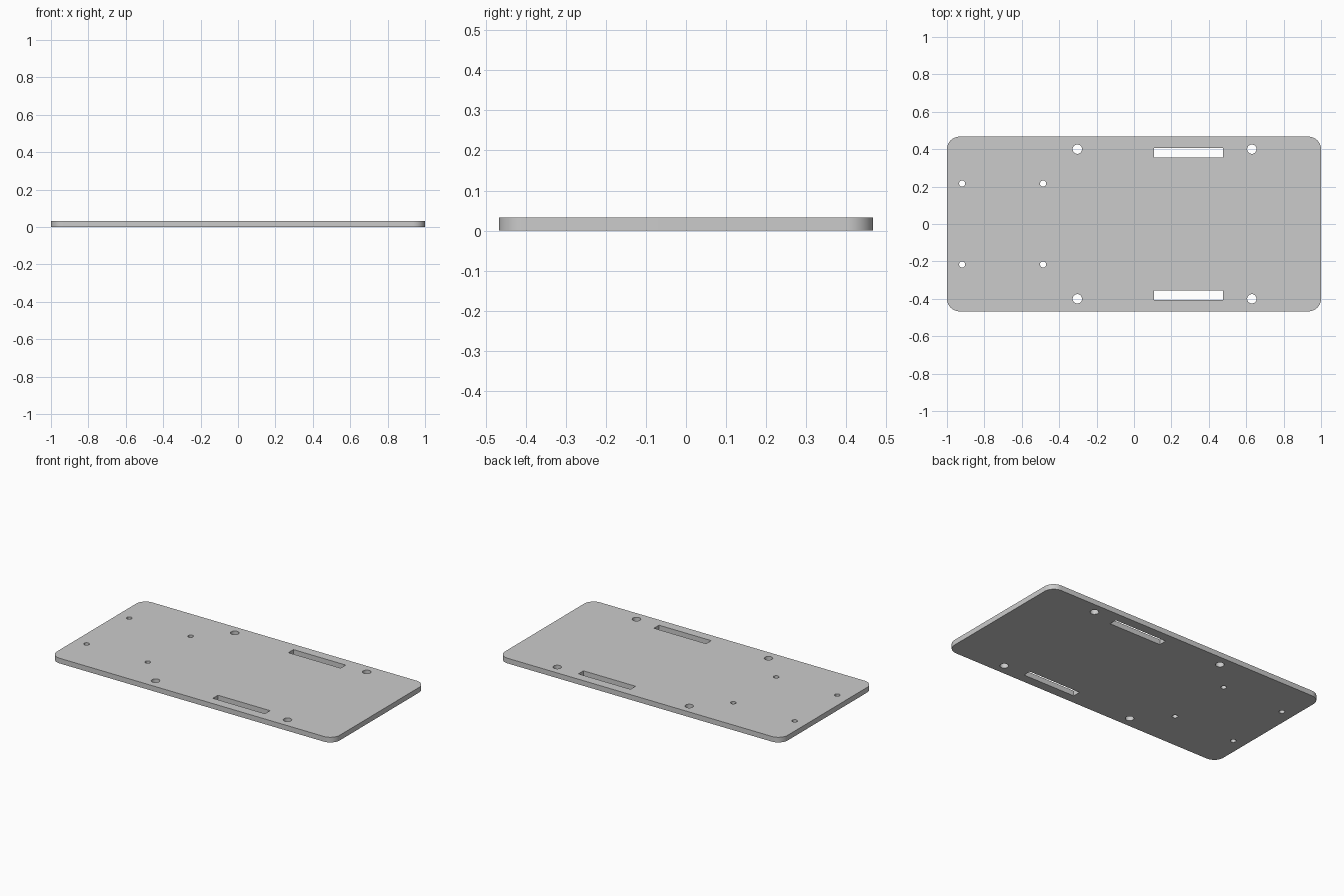
import bpy, bmesh
from math import sin, cos, pi, radians

if "Cube" in bpy.data.objects:
    bpy.data.objects.remove(bpy.data.objects["Cube"])

THICK = 0.033


def circle(cx, cy, r, n=32):
    return [(cx + r * cos(2 * pi * i / n), cy + r * sin(2 * pi * i / n)) for i in range(n)]


def rect(x0, x1, y0, y1):
    return [(x0, y0), (x1, y0), (x1, y1), (x0, y1)]


def rounded_rect(hx, hy, r, n=12):
    pts = []
    for k, (sx, sy) in enumerate([(1, 1), (-1, 1), (-1, -1), (1, -1)]):
        for i in range(n + 1):
            a = (k + i / n) * pi / 2
            pts.append((sx * (hx - r) + r * cos(a), sy * (hy - r) + r * sin(a)))
    return pts


# Plate outline
loops = [rounded_rect(1.0, 0.467, 0.067)]

# Openings, mirrored front to back
for s in (1, -1):
    for x in (-0.303, 0.63):            # large mounting holes
        loops.append(circle(x, s * 0.40, 0.025))
    for x in (-0.919, -0.486):          # small mounting holes
        loops.append(circle(x, s * 0.216, 0.0165))
    y0, y1 = sorted((s * 0.356, s * 0.407))
    loops.append(rect(0.107, 0.476, y0, y1))  # strap slots

# Fill the profile and extrude it to thickness
bm = bmesh.new()
edges = []
for pts in loops:
    vs = [bm.verts.new((x, y, 0)) for x, y in pts]
    edges += [bm.edges.new((vs[i - 1], vs[i])) for i in range(len(vs))]
bmesh.ops.triangle_fill(bm, edges=edges, use_beauty=True, use_dissolve=False, normal=(0, 0, 1))
ext = bmesh.ops.extrude_face_region(bm, geom=bm.faces[:], use_keep_orig=True)
top = [g for g in ext["geom"] if isinstance(g, bmesh.types.BMVert)]
bmesh.ops.translate(bm, verts=top, vec=(0, 0, THICK))
bmesh.ops.recalc_face_normals(bm, faces=bm.faces[:])

mesh = bpy.data.meshes.new("mounting_plate")
bm.to_mesh(mesh)
bm.free()
plate = bpy.data.objects.new("mounting_plate", mesh)
bpy.context.collection.objects.link(plate)
bpy.context.view_layer.objects.active = plate
plate.select_set(True)
bpy.ops.object.shade_smooth_by_angle(angle=radians(30))
